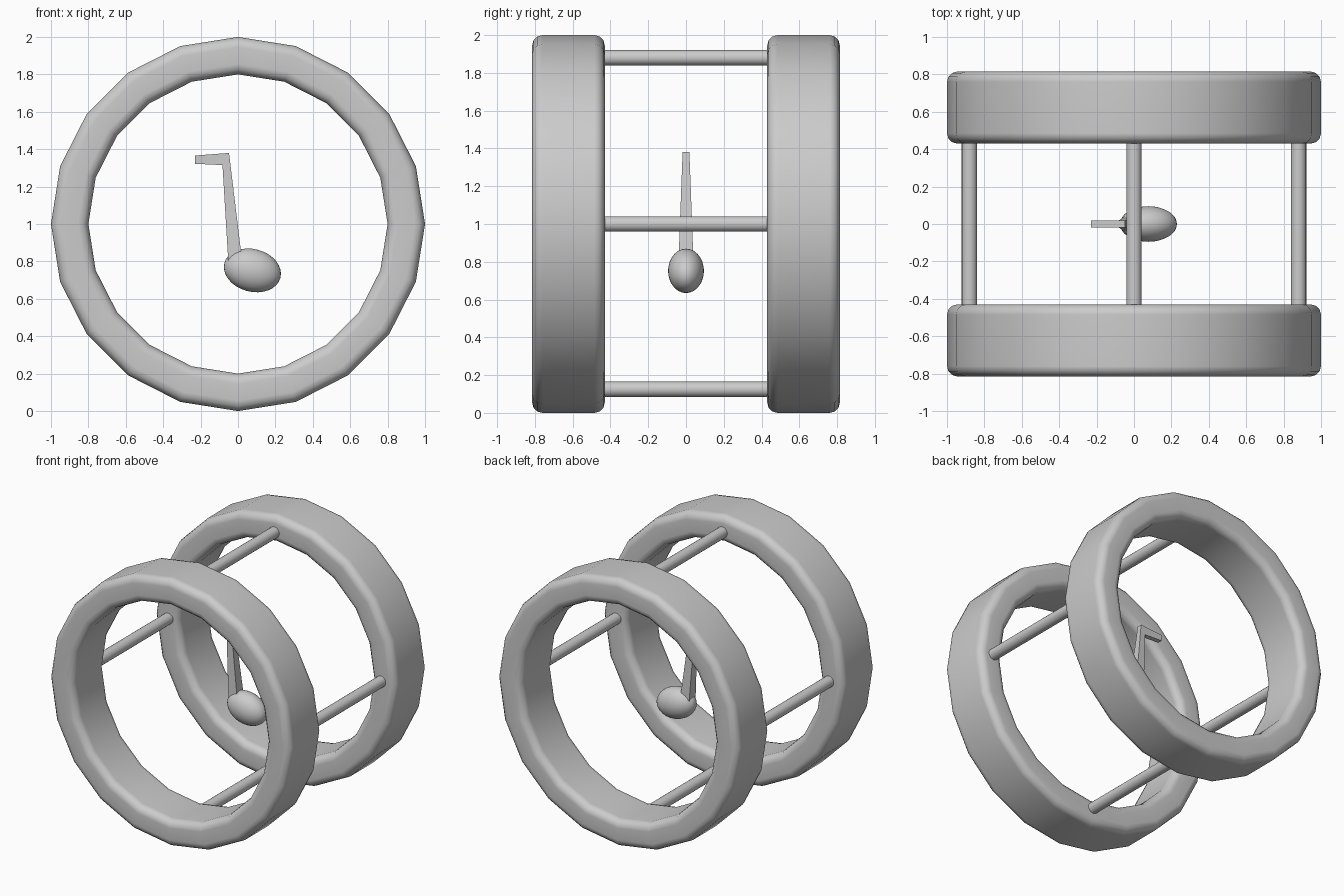
import bpy, bmesh, math
from mathutils import Vector

if "Cube" in bpy.data.objects:
    bpy.data.objects.remove(bpy.data.objects["Cube"])


def add_object(name, bm, angle=40):
    bmesh.ops.recalc_face_normals(bm, faces=bm.faces)
    me = bpy.data.meshes.new(name)
    bm.to_mesh(me)
    bm.free()
    ob = bpy.data.objects.new(name, me)
    bpy.context.collection.objects.link(ob)
    bpy.ops.object.select_all(action='DESELECT')
    bpy.context.view_layer.objects.active = ob
    ob.select_set(True)
    bpy.ops.object.shade_smooth_by_angle(angle=math.radians(angle))
    return ob


def ring(name, y0, y1, r_in=0.8, r_out=1.0, round_r=0.055, sides=20):
    # rounded rectangular section swept around the y axis
    section = []
    corners = [(r_out, y1, 0), (r_in, y1, 90), (r_in, y0, 180), (r_out, y0, 270)]
    for r, y, start in corners:
        cr = r - round_r if r == r_out else r + round_r
        cy = y - round_r if y == y1 else y + round_r
        for k in range(4):
            a = math.radians(start + 30 * k)
            section.append((cr + round_r * math.cos(a), cy + round_r * math.sin(a)))
    bm = bmesh.new()
    loops = []
    for i in range(sides):
        t = 2 * math.pi * i / sides
        loops.append([bm.verts.new((r * math.cos(t), y, 1 + r * math.sin(t))) for r, y in section])
    n = len(section)
    for i in range(sides):
        a, b = loops[i], loops[(i + 1) % sides]
        for j in range(n):
            bm.faces.new((a[j], a[(j + 1) % n], b[(j + 1) % n], b[j]))
    ob = add_object(name, bm)
    ob.modifiers.new("face_weighting", 'WEIGHTED_NORMAL').keep_sharp = True


# Two wheel rims
ring("front_ring", -0.815, -0.43)
ring("back_ring", 0.43, 0.815)

# Four cross bars joining the rims
for name, x, z in (("top_bar", 0, 1.88), ("bottom_bar", 0, 0.125),
                   ("left_bar", -0.88, 1), ("right_bar", 0.88, 1)):
    bpy.ops.mesh.primitive_cylinder_add(vertices=20, radius=0.041, depth=0.96,
                                        location=(x, 0, z), rotation=(math.pi / 2, 0, 0))
    bpy.context.object.name = name
    bpy.ops.object.shade_smooth_by_angle(angle=math.radians(40))

# Egg-shaped seat, tipped down towards +x
bpy.ops.mesh.primitive_uv_sphere_add(segments=32, ring_count=16, location=(0.077, 0, 0.752),
                                     rotation=(0, math.radians(15), 0))
seat = bpy.context.object
seat.name = "seat"
seat.scale = (0.155, 0.095, 0.114)
bpy.ops.object.shade_smooth_by_angle(angle=math.radians(40))

# Tapered column bending into a short handle: (left/bottom point, right/top point, half width)
stations = [((-0.052, 0.80), (0.02, 0.82), 0.039),
            ((-0.083, 1.315), (-0.048, 1.38), 0.018),
            ((-0.23, 1.322), (-0.23, 1.366), 0.018)]
bm = bmesh.new()
rows = []
for (x0, z0), (x1, z1), w in stations:
    rows.append([bm.verts.new(p) for p in ((x0, -w, z0), (x1, -w, z1), (x1, w, z1), (x0, w, z0))])
for a, b in zip(rows, rows[1:]):
    for j in range(4):
        bm.faces.new((a[j], a[(j + 1) % 4], b[(j + 1) % 4], b[j]))
bm.faces.new(rows[0])
bm.faces.new(rows[-1])
add_object("handle_column", bm, 20)
